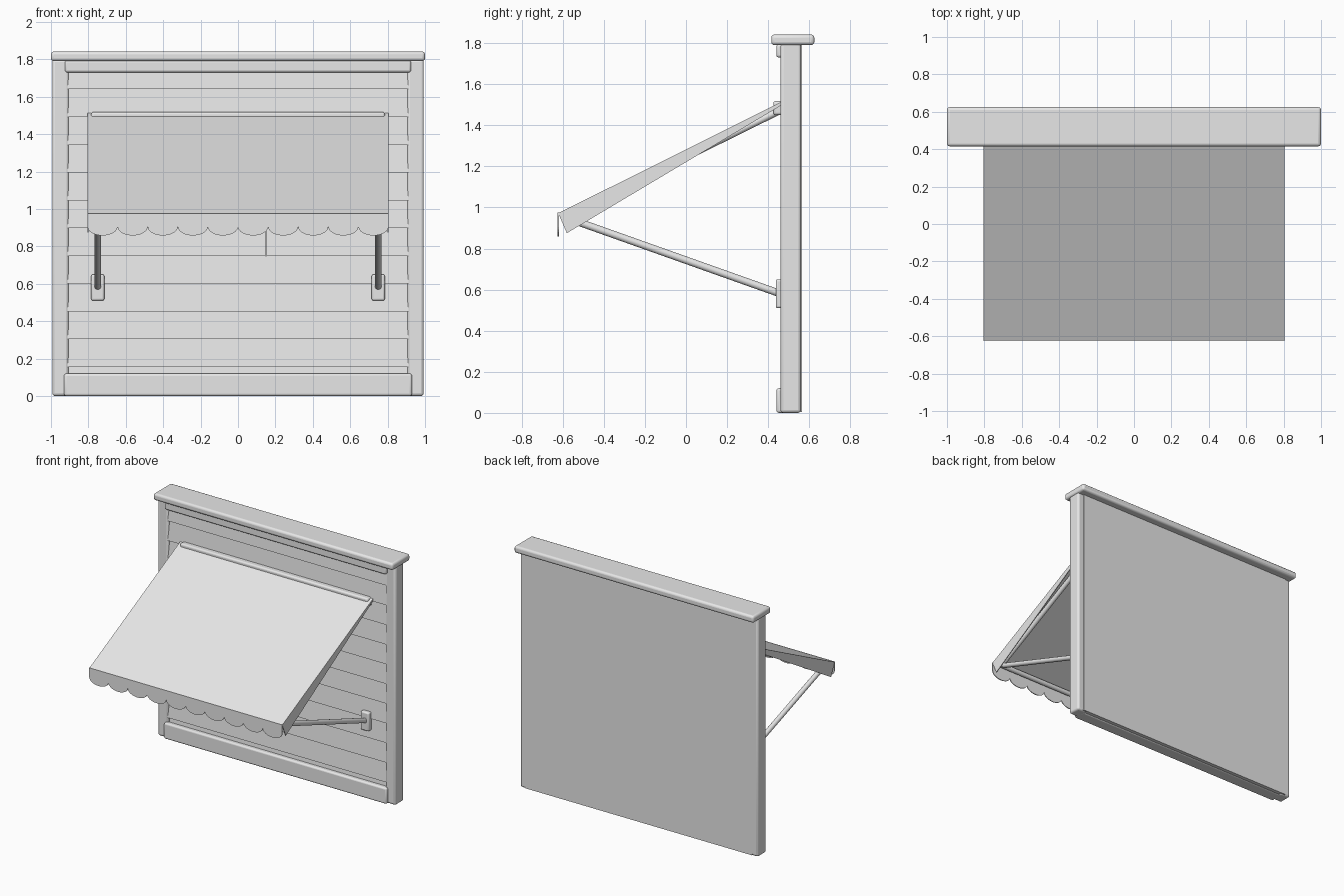
import bpy, bmesh, math
from mathutils import Vector

if "Cube" in bpy.data.objects:
    bpy.data.objects.remove(bpy.data.objects["Cube"], do_unlink=True)

grey = bpy.data.materials.new("plain_grey")
grey.use_nodes = True
grey.diffuse_color = (0.8, 0.8, 0.8, 1)
grey.node_tree.nodes["Principled BSDF"].inputs["Base Color"].default_value = (0.8, 0.8, 0.8, 1)


def finish(name, bm, bevel=0, smooth=True):
    bmesh.ops.recalc_face_normals(bm, faces=bm.faces)
    mesh = bpy.data.meshes.new(name)
    bm.to_mesh(mesh)
    bm.free()
    mesh.materials.append(grey)
    obj = bpy.data.objects.new(name, mesh)
    bpy.context.collection.objects.link(obj)
    if bevel:
        mod = obj.modifiers.new("rounded_edges", "BEVEL")
        mod.width = bevel
        mod.segments = 3
    if smooth:
        bpy.ops.object.select_all(action="DESELECT")
        obj.select_set(True)
        bpy.context.view_layer.objects.active = obj
        bpy.ops.object.shade_smooth_by_angle(angle=math.radians(35))
    return obj


def box(name, x, y, z, bevel=0):
    bm = bmesh.new()
    bmesh.ops.create_cube(bm, size=1)
    for v in bm.verts:
        v.co = [r[0] + (c + 0.5) * (r[1] - r[0]) for c, r in zip(v.co, (x, y, z))]
    return finish(name, bm, bevel)


def prism(name, points, depth):
    """Closed outline pushed along a vector."""
    bm = bmesh.new()
    face = bm.faces.new([bm.verts.new(p) for p in points])
    new = bmesh.ops.extrude_face_region(bm, geom=[face])["geom"]
    bmesh.ops.translate(bm, verts=[g for g in new if isinstance(g, bmesh.types.BMVert)], vec=depth)
    return finish(name, bm, smooth=False)


def tube(name, a, b, radius):
    a, b = Vector(a), Vector(b)
    bm = bmesh.new()
    bmesh.ops.create_cone(bm, cap_ends=True, segments=20, radius1=radius, radius2=radius, depth=(b - a).length)
    turn = (b - a).to_track_quat("Z", "Y")
    for v in bm.verts:
        v.co = turn @ v.co + (a + b) / 2
    return finish(name, bm)


# Wall frame
box("top_cap", (-1, 1), (0.415, 0.625), (1.79, 1.842), 0.016)
box("back_panel", (-0.945, 0.945), (0.5, 0.565), (0.005, 1.79))
box("base_board", (-0.93, 0.93), (0.44, 0.54), (0, 0.12), 0.012)
box("top_trim", (-0.925, 0.925), (0.44, 0.54), (1.73, 1.795), 0.012)
for side, s in (("left", 1), ("right", -1)):
    box(side + "_post", sorted((s * 0.905, s * 0.993)), (0.46, 0.56), (0, 1.8), 0.015)

# Overlapping siding boards, one of them with a joint
pitch = 0.1485
for i in range(12):
    low = 0.155 + (i - 1) * pitch
    spans = [(-0.92, 0.148), (0.152, 0.92)] if i == 5 else [(-0.92, 0.92)]
    for j, (x0, x1) in enumerate(spans):
        outline = [(x0, 0.462, low), (x0, 0.477, low + pitch), (x0, 0.51, low + pitch), (x0, 0.51, low)]
        prism(f"siding_board_{i}_{j}", outline, (x1 - x0, 0, 0))

# Sloping canopy cloth
half = 0.805
prism("canopy_cloth", [(-half, -0.622, 0.972), (-half, 0.46, 1.512), (-half, 0.46, 1.503), (-half, -0.622, 0.963)],
      (2 * half, 0, 0))

# Scalloped front valance
count, steps = 10, 12
width = 2 * half / count
edge = [(half, -0.625, 0.975), (-half, -0.625, 0.975)]
for i in range(count):
    for k in range(steps + (i == count - 1)):
        t = math.pi * k / steps
        x = -half + width * (i + 0.5 - 0.5 * math.cos(t))
        edge.append((x, -0.625, 0.905 - 0.047 * math.sin(t)))
prism("front_valance", edge, (0, 0.006, 0))

# Side flaps, canopy arms, struts and wall brackets
for side, s in (("left", 1), ("right", -1)):
    prism(side + "_side_flap",
          [(s * half, -0.622, 0.972), (s * half, -0.58, 0.875), (s * half, 0.46, 1.495), (s * half, 0.46, 1.51)],
          (-s * 0.006, 0, 0))
    x = s * 0.75
    tube(side + "_canopy_arm", (x, -0.59, 0.955), (x, 0.46, 1.474), 0.018)
    tube(side + "_strut", (x, -0.56, 0.942), (x, 0.46, 0.58), 0.018)
    box(side + "_bracket", (x - 0.035, x + 0.035), (0.437, 0.48), (0.51, 0.65), 0.01)

# Cross bar and wall rail
tube("front_cross_bar", (-0.79, -0.585, 0.955), (0.79, -0.585, 0.955), 0.018)
box("wall_rail", (-0.785, 0.785), (0.425, 0.48), (1.45, 1.518), 0.012)
